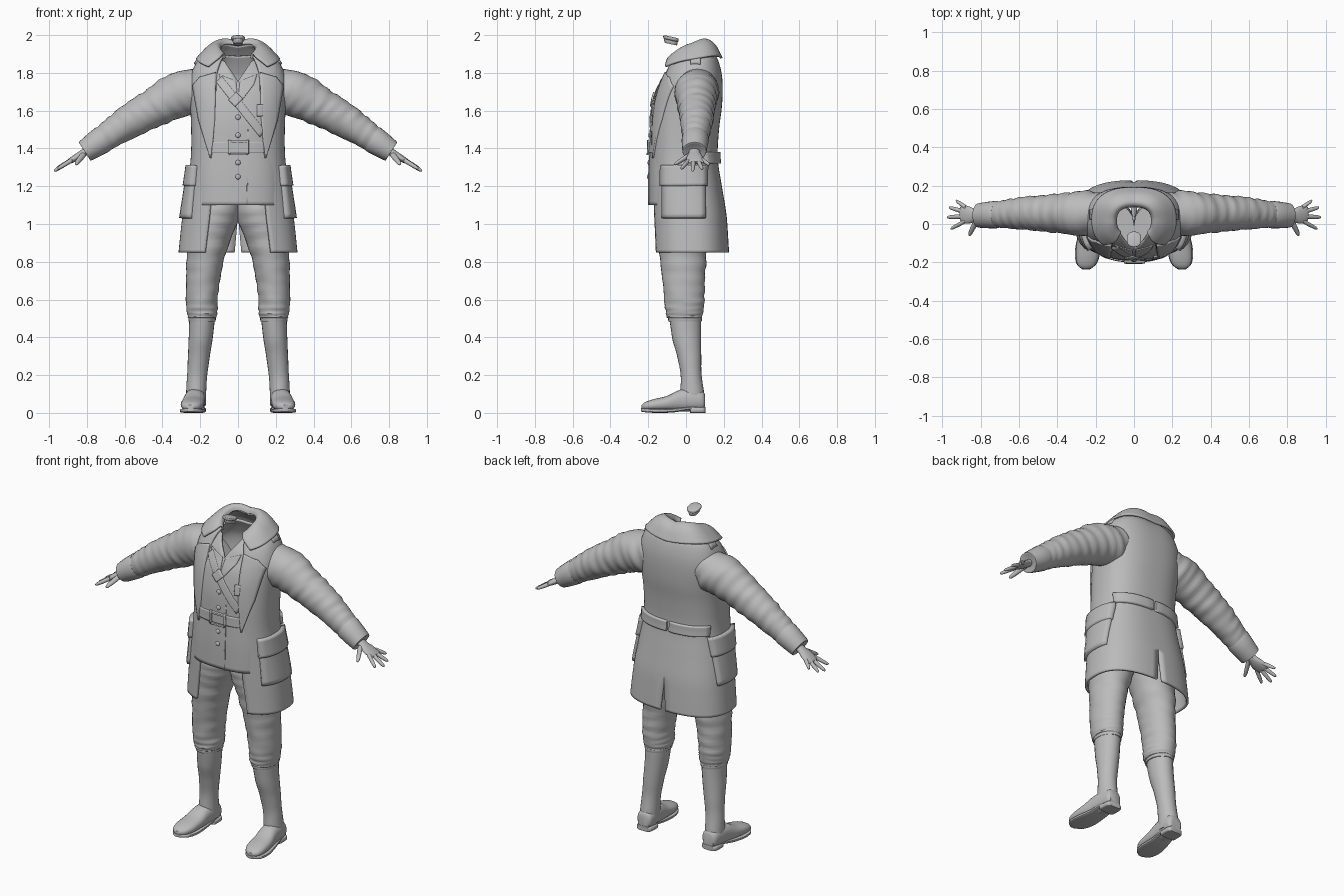
import bpy, bmesh, math
from mathutils import Vector
from mathutils.bvhtree import BVHTree

cube = bpy.data.objects.get("Cube")
if cube:
    bpy.data.objects.remove(cube)

grey = bpy.data.materials.new("plain_grey")
grey.use_nodes = True
grey.diffuse_color = (0.5, 0.5, 0.5, 1)
grey.node_tree.nodes["Principled BSDF"].inputs["Base Color"].default_value = (0.5, 0.5, 0.5, 1)


def finish(name, bm, mirror=False, thick=0, offset=-1):
    mesh = bpy.data.meshes.new(name)
    bm.to_mesh(mesh)
    bm.free()
    obj = bpy.data.objects.new(name, mesh)
    bpy.context.collection.objects.link(obj)
    mesh.materials.append(grey)
    if mirror:
        mod = obj.modifiers.new("mirror", "MIRROR")
        mod.merge_threshold = 0.002
    if thick:
        mod = obj.modifiers.new("cloth", "SOLIDIFY")
        mod.thickness, mod.offset = thick, offset
    bpy.ops.object.select_all(action="DESELECT")
    obj.select_set(True)
    bpy.context.view_layer.objects.active = obj
    bpy.ops.object.shade_smooth_by_angle(angle=math.radians(40))
    return obj


def smooth(rows, k):
    """Run a Catmull-Rom spline through rows of numbers."""
    out = []
    for i in range(len(rows) - 1):
        p = [rows[max(0, min(len(rows) - 1, i + j))] for j in (-1, 0, 1, 2)]
        for s in range(k):
            t = s / k
            out.append([b + 0.5 * t * (c - a + t * (2 * a - 5 * b + 4 * c - d + t * (3 * (b - c) + d - a)))
                        for a, b, c, d in zip(*p)])
    return out + [list(rows[-1])]


def grid(bm, points, closed=False):
    vs = [[bm.verts.new(p) for p in row] for row in points]
    n = len(vs[0])
    for a, b in zip(vs, vs[1:]):
        for i in range(n if closed else n - 1):
            j = (i + 1) % n
            bm.faces.new((a[i], a[j], b[j], b[i]))
    return vs


def power(v, e):
    return math.copysign(abs(v) ** e, v)


def loft(name, rows, u, v, e=1, wave=0, freq=1, k=4, n=24, mirror=True):
    """Tube through rows of centre x, y, z and two radii along u and v."""
    u, v = Vector(u), Vector(v)
    rings = []
    for r, row in enumerate(smooth(rows, k)):
        ring = []
        for i in range(n):
            a = math.tau * i / n
            f = 1 + wave * math.sin(r * freq + 2 * math.sin(a + r * 0.15)) * math.sin(a * 2 + r * 0.4)
            f += wave * 0.6 * math.sin(r * freq * 1.3)
            ring.append(Vector(row[:3]) + u * row[3] * f * power(math.cos(a), e)
                        + v * row[4] * f * power(math.sin(a), e))
        rings.append(ring)
    bm = bmesh.new()
    vs = grid(bm, rings, True)
    bm.faces.new(vs[0])
    bm.faces.new(vs[-1])
    bmesh.ops.recalc_face_normals(bm, faces=bm.faces)
    return finish(name, bm, mirror)


def garment(name, rows, thick, e=0.8, k=5, n=30):
    """Half shell, mirrored: front z, back z, side lift, half width, front y, back y, front gap, back gap."""
    points = []
    for zf, zb, lift, w, yf, yb, gap, vent in smooth(rows, k):
        t0 = math.asin(min(1, (max(0, gap) / w) ** (1 / e)))
        t1 = math.pi - math.asin((max(0, vent) / w) ** (1 / e))
        ring = []
        for i in range(n + 1):
            t = t0 + (t1 - t0) * i / n
            s = (1 - math.cos(t)) / 2
            ring.append((w * power(max(0, math.sin(t)), e),
                         (yf + yb) / 2 - (yb - yf) / 2 * power(math.cos(t), e),
                         zf + (zb - zf) * s + lift * math.sin(t)))
        points.append(ring)
    bm = bmesh.new()
    grid(bm, points)
    bm.normal_update()
    bm.faces.ensure_lookup_table()
    if bm.faces[n // 2].normal.x < 0:
        bmesh.ops.reverse_faces(bm, faces=bm.faces)
    tree = BVHTree.FromBMesh(bm)
    finish(name, bm, True, thick)
    return tree


RAYS = {"front": lambda a, b: ((a, -1, b), (0, 1, 0)), "back": lambda a, b: ((a, 1, b), (0, -1, 0)),
        "side": lambda a, b: ((1, a, b), (-1, 0, 0)), "top": lambda a, b: ((a, b, 3), (0, 0, -1))}


def hit(tree, view, a, b):
    sign = -1 if a < 0 and view != "side" else 1
    origin, ray = RAYS[view](a * sign, b)
    p, normal, _, _ = tree.ray_cast(Vector(origin), Vector(ray))
    if p is None:
        return Vector(origin) + Vector(ray)
    return Vector((p.x * sign, p.y, p.z))


def panel(name, tree, view, edges, thick, mirror=True, k=8, n=8):
    """Cloth piece laid on a garment, between pairs of 2D edge points."""
    rows = []
    for (a, b), (c, d) in zip(edges, edges[1:]):
        for s in range(k + 1):
            f = s / k
            if s or not rows:
                p, q = Vector(a).lerp(Vector(c), f), Vector(b).lerp(Vector(d), f)
                rows.append([hit(tree, view, *p.lerp(q, i / n)) for i in range(n + 1)])
    bm = bmesh.new()
    grid(bm, rows)
    bm.normal_update()
    if sum((f.normal for f in bm.faces), Vector()).dot(Vector(RAYS[view](0, 0)[1])) > 0:
        bmesh.ops.reverse_faces(bm, faces=bm.faces)
    return finish(name, bm, mirror, thick * 2, 0)


def box(a0, a1, b0, b1):
    return [((a0, b0), (a1, b0)), ((a0, b1), (a1, b1))]


def button(name, tree, view, a, b, r, mirror=False):
    bm = bmesh.new()
    bmesh.ops.create_uvsphere(bm, u_segments=16, v_segments=8, radius=r)
    flat = (1, 1, 0.5) if view == "top" else (1, 0.6, 1)
    bmesh.ops.scale(bm, vec=flat, verts=bm.verts)
    bmesh.ops.translate(bm, vec=hit(tree, view, a, b), verts=bm.verts)
    finish(name, bm, mirror)


# Long coat, open at the front and vented at the back
coat = garment("coat", [
    (.85, .85, 0, .315, -.18, .228, .175, .018),
    (.95, .95, 0, .305, -.182, .222, .163, .009),
    (1.06, 1.06, 0, .292, -.185, .213, .15, 0),
    (1.2, 1.2, 0, .27, -.188, .19, .142, 0),
    (1.35, 1.35, 0, .25, -.19, .168, .138, 0),
    (1.5, 1.5, 0, .248, -.187, .175, .125, 0),
    (1.62, 1.62, 0, .253, -.175, .19, .118, 0),
    (1.7, 1.72, 0, .258, -.155, .194, .115, 0),
    (1.75, 1.8, .01, .25, -.135, .188, .115, 0),
    (1.79, 1.87, .03, .215, -.115, .168, .11, 0),
    (1.83, 1.91, .035, .15, -.095, .138, .095, 0),
    (1.85, 1.945, .033, .105, -.065, .105, .078, 0)], .014)
garment("coat_collar", [
    (1.84, 1.94, .03, .1, -.065, .098, .075, 0),
    (1.86, 1.96, .033, .112, -.075, .112, .08, 0),
    (1.845, 1.935, .035, .155, -.108, .15, .1, 0),
    (1.8, 1.875, .03, .213, -.137, .182, .155, 0)], .012)
panel("lapels", coat, "front", [((.116, 1.8), (.2, 1.775)), ((.118, 1.7), (.237, 1.73)),
                                ((.122, 1.55), (.205, 1.55)), ((.14, 1.35), (.146, 1.35))], .009)
panel("pockets", coat, "side", box(-.12, .1, 1.03, 1.22), .016)
panel("pocket_flaps", coat, "side", box(-.125, .105, 1.2, 1.31), .024)
panel("back_belt", coat, "back", box(-.225, .225, 1.32, 1.38), .016, False, n=24)
panel("shoulder_straps", coat, "top", box(.13, .225, .025, .075), .009)
button("shoulder_buttons", coat, "top", .2, .05, .013, True)
for side in (-1, 1):
    button("back_belt_button", coat, "back", side * .1, 1.35, .022)

# Double breasted vest with a V neck
vest = garment("vest", [
    (1.1, 1.1, 0, .24, -.198, .12, 0, 0),
    (1.25, 1.25, 0, .235, -.198, .12, 0, 0),
    (1.4, 1.4, 0, .225, -.192, .12, 0, 0),
    (1.55, 1.55, 0, .225, -.188, .13, 0, 0),
    (1.68, 1.68, 0, .225, -.165, .15, 0, 0),
    (1.75, 1.77, 0, .21, -.135, .15, 0, 0),
    (1.8, 1.83, .01, .17, -.11, .13, .03, 0),
    (1.85, 1.89, .015, .11, -.07, .1, .07, 0)], .012)
panel("waist_belt", vest, "front", box(-.14, .14, 1.375, 1.435), .007, False, n=24)
for x in (-.045, .05):
    panel("buckle_side", vest, "front", box(x - .006, x + .006, 1.37, 1.445), .015, False)
for z in (1.37, 1.435):
    panel("buckle_bar", vest, "front", box(-.045, .05, z - .006, z + .006), .015, False)
panel("chest_strap", vest, "front", [((-.115, 1.75), (-.085, 1.78)), ((.115, 1.46), (.145, 1.49))],
      .006, False, k=20)
panel("strap_buckle", vest, "front", [((-.05, 1.655), (-.01, 1.695)), ((-.015, 1.62), (.025, 1.66))], .014, False)
panel("vest_overlap", vest, "front", [((.045, 1.1), (.05, 1.1)), ((.05, 1.5), (.055, 1.5))], .004, False)
panel("vest_lapels", vest, "front", [((.01, 1.755), (.1, 1.79)), ((.005, 1.7), (.085, 1.74)),
                                     ((.0, 1.63), (.01, 1.64))], .005)
panel("chest_badge", vest, "front", box(.1, .13, 1.57, 1.63), .01, False)
for z in (1.25, 1.325, 1.47, 1.565):
    button("vest_button", vest, "front", 0, z, .014)

# Sleeves and cuffs, along the sloping arm
AIM, UP = (0, 1, 0), (.535, 0, .845)
loft("sleeves", [
    (.17, .06, 1.735, .1, .1), (.25, .055, 1.7, .118, .128), (.33, .055, 1.675, .11, .12),
    (.415, .055, 1.63, .1, .106), (.49, .056, 1.59, .093, .098), (.57, .056, 1.545, .086, .09),
    (.64, .053, 1.5, .078, .08), (.7, .05, 1.46, .07, .072), (.76, .047, 1.418, .064, .064),
    (.8, .045, 1.39, .06, .058)], AIM, UP, wave=.03, freq=1.1, k=6, n=32)
loft("cuffs", [(.71, .049, 1.452, .066, .066), (.718, .049, 1.447, .072, .073),
               (.8, .045, 1.392, .065, .061), (.812, .045, 1.384, .06, .055),
               (.81, .045, 1.386, .048, .043)], AIM, UP, k=2)

# Hands
loft("palms", [(.77, .045, 1.41, .028, .024), (.82, .045, 1.375, .03, .02),
               (.86, .047, 1.35, .045, .018), (.895, .052, 1.33, .045, .013),
               (.905, .053, 1.325, .035, .008)], AIM, UP)
for name, root, tip in (("index_fingers", (.88, .015, 1.338), (.955, -.025, 1.292)),
                        ("middle_fingers", (.885, .04, 1.336), (.974, .035, 1.28)),
                        ("ring_fingers", (.885, .064, 1.336), (.964, .086, 1.29)),
                        ("little_fingers", (.875, .085, 1.342), (.928, .122, 1.313)),
                        ("thumbs", (.815, .03, 1.372), (.86, -.06, 1.315))):
    a, b = Vector(root), Vector(tip)
    r = .012 if name != "thumbs" else .015
    rows = [(*a.lerp(b, t), r * s, r * s) for t, s in ((0, 1), (.5, .95), (.85, .75), (.97, .45), (1, .1))]
    loft(name, rows, (.5, .8, 0) if name == "thumbs" else AIM, UP, n=12)

# Breeches gathered below the knee
X, Y, Z = (1, 0, 0), (0, 1, 0), (0, 0, 1)
loft("breeches", [
    (.105, -.02, 1.16, .11, .13), (.115, -.02, 1.05, .125, .14), (.148, -.018, .95, .122, .132),
    (.172, -.016, .82, .1, .123), (.185, -.012, .7, .09, .112), (.192, -.009, .6, .084, .107),
    (.19, -.008, .54, .082, .1), (.19, -.008, .505, .074, .092), (.19, -.005, .495, .06, .075)],
    X, Y, wave=.022, freq=1.3, k=6, n=32)

# Tall boots with soles and heels
loft("boot_tops", [(.19, -.005, .485, .071, .088), (.19, -.005, .5, .073, .09), (.19, -.005, .512, .07, .086)], X, Y)
loft("boot_shafts", [
    (.19, -.005, .51, .068, .084), (.197, .003, .4, .064, .077), (.207, .017, .3, .058, .064),
    (.216, .027, .2, .053, .055), (.221, .032, .12, .053, .062), (.222, .035, .04, .052, .064)],
    X, Y, wave=.008, freq=1.2)
loft("boot_feet", [
    (.222, .1, .06, .035, .04), (.222, .085, .065, .048, .052), (.224, .04, .068, .054, .06),
    (.23, -.03, .065, .056, .058), (.238, -.1, .05, .061, .04), (.243, -.17, .042, .06, .031),
    (.248, -.215, .036, .045, .022), (.25, -.235, .032, .018, .01)], X, Z, .85)
loft("boot_soles", [
    (.222, .1, .03, .035, .008), (.226, .02, .025, .05, .008), (.235, -.06, .014, .058, .011),
    (.242, -.14, .011, .066, .011), (.247, -.205, .013, .054, .011), (.25, -.238, .016, .018, .009)],
    X, Z, .5)
loft("boot_heels", [(.222, .102, .015, .035, .015), (.222, .088, .015, .05, .015),
                    (.223, .03, .015, .052, .015), (.223, .022, .015, .045, .015)], X, Z, .4)

# Small loose collar piece above the neck
loft("throat_piece", [(0, -.08, 1.952, .024, .032), (0, -.08, 1.965, .028, .036), (0, -.08, 1.972, .028, .036),
                      (0, -.08, 1.977, .036, .04), (0, -.08, 1.988, .037, .04), (0, -.08, 1.992, .03, .034)],
     X, (0, 1, -.22), .8, mirror=False)
